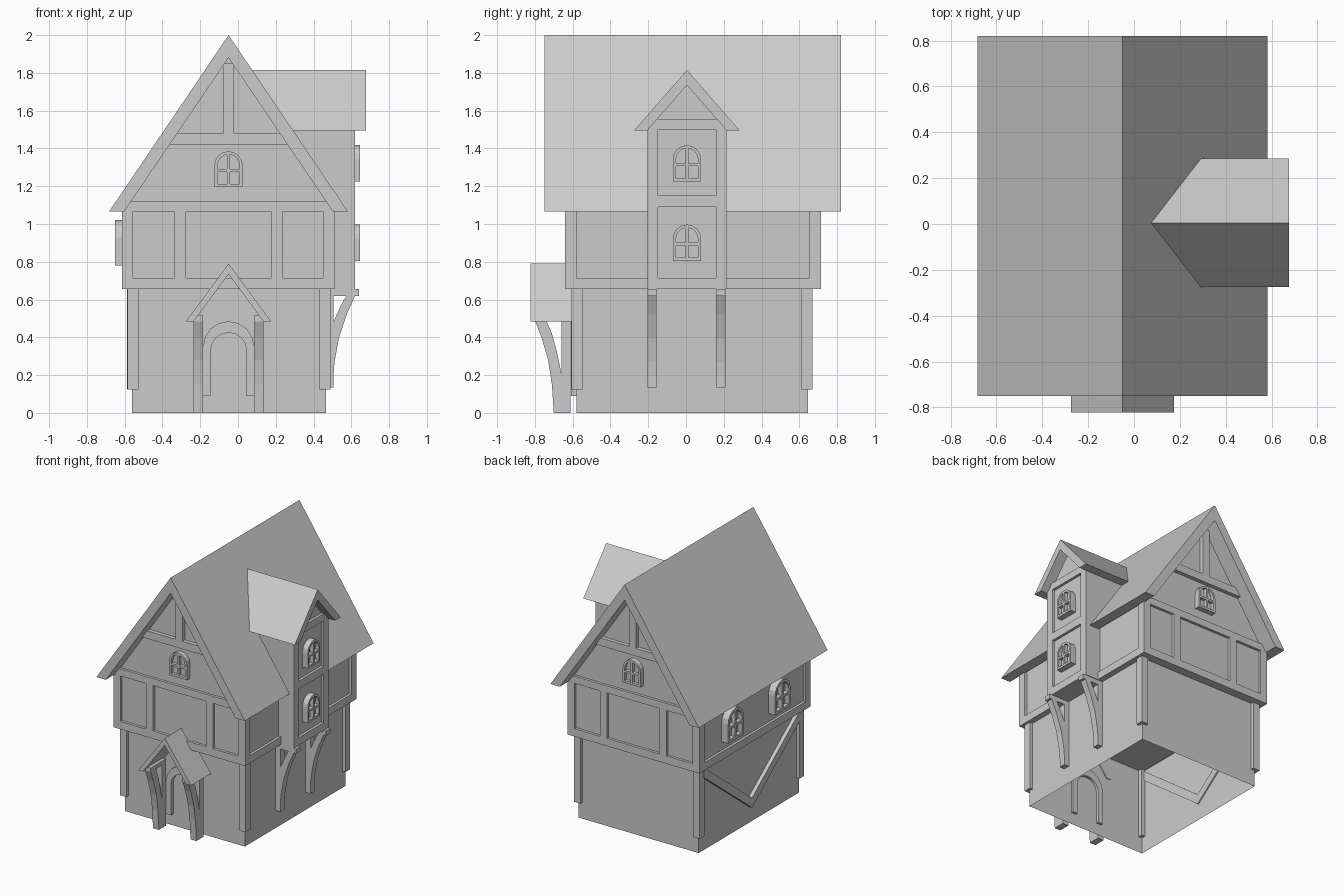
import bpy, bmesh, math

if "Cube" in bpy.data.objects:
    bpy.data.objects.remove(bpy.data.objects["Cube"])

CX, CY, DY = -0.05, 0.035, 0.005   # house axis x, house axis y, dormer axis y


def prism(name, pts, axis, a, b, back=None):
    """Extrude a 2D outline (u, z) along x or y from a to b; back(z) may slant end a."""
    bm = bmesh.new()

    def vert(u, z, d):
        return bm.verts.new((d, u, z) if axis == 'x' else (u, d, z))
    v0 = [vert(u, z, back(z) if back else a) for u, z in pts]
    v1 = [vert(u, z, b) for u, z in pts]
    bm.faces.new(v0)
    bm.faces.new(v1)
    n = len(pts)
    for i in range(n):
        j = (i + 1) % n
        bm.faces.new((v0[i], v0[j], v1[j], v1[i]))
    bmesh.ops.recalc_face_normals(bm, faces=bm.faces)
    me = bpy.data.meshes.new(name)
    bm.to_mesh(me)
    bm.free()
    ob = bpy.data.objects.new(name, me)
    bpy.context.collection.objects.link(ob)
    return ob


def box(name, x0, x1, y0, y1, z0, z1):
    return prism(name, [(x0, z0), (x1, z0), (x1, z1), (x0, z1)], 'y', y0, y1)


def chevron(c, w, eave, top, wi, top_in):
    """Cross-section of a pitched roof with flat-cut eaves."""
    return [(c - w, eave), (c, top), (c + w, eave), (c + wi, eave), (c, top_in), (c - wi, eave)]


def arch(c, z0, w, h, n=8):
    """Round-topped outline from bottom right over to bottom left."""
    r = w / 2
    arc = [(c + r * math.cos(math.pi * i / n), z0 + h - r + r * math.sin(math.pi * i / n))
           for i in range(n + 1)]
    return [(c + r, z0)] + arc + [(c - r, z0)]


def window(name, axis, wall, out, c, z0, w, h):
    """Arched window: recessed glass, raised frame and cross bars."""
    f, m = w * 0.11, w * 0.05
    inner = arch(c, z0, w - 2 * f, h - f)
    prism(name + "_glass", arch(c, z0, w - f, h - f / 2), axis, wall, wall + (out - wall) * 0.45)
    prism(name + "_frame", arch(c, z0, w, h) + inner[::-1], axis, wall, out)
    r, zm = w / 2 - f, z0 + h * 0.46
    for part, u0, u1, a, b in (("sill", c - r, c + r, z0, z0 + f),
                               ("crossbar", c - r, c + r, zm - m, zm + m),
                               ("mullion", c - m, c + m, z0 + f, z0 + h - f)):
        prism(f"{name}_{part}", [(u0, a), (u1, a), (u1, b), (u0, b)], axis, wall, out)


# Ground floor walls, open underneath
walls = box("ground_floor_walls", -0.56, 0.465, -0.58, 0.645, 0, 0.66)
bm = bmesh.new()
bm.from_mesh(walls.data)
bmesh.ops.delete(bm, geom=[f for f in bm.faces if abs(f.normal.z) > 0.9], context='FACES')
bm.to_mesh(walls.data)
bm.free()

# Ground floor corner posts
for x0 in (-0.585, 0.432):
    for y0 in (-0.605, 0.612):
        box("corner_post", x0, x0 + 0.057, y0, y0 + 0.057, 0.125, 0.66)

# V-shaped brace on the left wall
prism("wall_brace", [(-0.56, 0.655), (-0.56, 0.58), (CY, 0.125), (0.62, 0.58), (0.62, 0.655),
                     (CY, 0.2)], 'x', -0.588, -0.55)

# Upper floor with gables
prism("upper_floor", [(-0.595, 0.657), (0.49, 0.657), (0.49, 1.09), (CX, 1.89), (-0.595, 1.09)],
      'y', -0.62, 0.695)

# Upper floor timber frame: sill beams and corner posts
for y0 in (-0.64, 0.655):
    box("end_sill_beam", -0.615, 0.51, y0, y0 + 0.06, 0.655, 0.715)
    for x0 in (-0.615, 0.45):
        box("upper_corner_post", x0, x0 + 0.06, y0, y0 + 0.06, 0.715, 1.07)
for x0 in (-0.615, 0.45):
    box("side_sill_beam", x0, x0 + 0.06, -0.58, 0.655, 0.655, 0.715)

# Front and back timbers and gable windows
for side, wall, s in (("front", -0.62, -1), ("back", 0.695, 1)):
    a, b = sorted((wall - s * 0.02, wall + s * 0.02))
    for x0 in (-0.335, 0.175):
        box(side + "_wall_stud", x0, x0 + 0.06, a, b, 0.715, 1.07)
    prism(side + "_gable_tie", [(-0.615, 1.065), (0.515, 1.065), (0.48, 1.12), (-0.58, 1.12)], 'y', a, b)
    a, b = sorted((wall - s * 0.02, wall + s * 0.03))
    prism(side + "_gable_collar", [(CX - 0.315, 1.42), (CX + 0.315, 1.42), (CX + 0.275, 1.48),
                                   (CX - 0.275, 1.48)], 'y', a, b)
    box(side + "_king_post", CX - 0.03, CX + 0.03, a, b, 1.48, 1.85)
    window(side + "_gable_window", 'y', wall - s * 0.005, wall + s * 0.04, CX, 1.195, 0.15, 0.19)

# Left wall windows
for y in (CY - 0.285, CY + 0.285):
    window("left_window", 'x', -0.59, -0.65, y, 0.78, 0.19, 0.24)

# Main roof
prism("main_roof", chevron(CX, 0.633, 1.065, 2.0, 0.553, 1.88), 'y', -0.75, 0.82)

# Dormer tower, its frame and windows
prism("dormer_walls", [(DY - 0.21, 0.655), (DY + 0.21, 0.655), (DY + 0.21, 1.5), (DY, 1.74),
                       (DY - 0.21, 1.5)], 'x', 0.15, 0.6)
for y0 in (DY - 0.21, DY + 0.153):
    box("dormer_post", 0.59, 0.62, y0, y0 + 0.057, 0.655, 1.5)
for z0 in (0.655, 1.09):
    box("dormer_rail", 0.59, 0.62, DY - 0.16, DY + 0.16, z0, z0 + 0.06)
prism("dormer_top_rail", [(DY - 0.21, 1.5), (DY + 0.21, 1.5), (DY + 0.16, 1.555),
                          (DY - 0.16, 1.555)], 'x', 0.59, 0.62)
for z0 in (0.805, 1.225):
    window("dormer_window", 'x', 0.595, 0.645, DY, z0, 0.15, 0.192)

# Dormer roof, cut along the main roof slope
prism("dormer_roof", chevron(DY, 0.28, 1.495, 1.815, 0.21, 1.735), 'x', 0, 0.677,
      back=lambda z: CX + (2.0 - z) / 1.477 - 0.004)

# Curved brackets under the dormer
for y in (DY - 0.185, DY + 0.18):
    y0, y1 = y - 0.025, y + 0.025
    box("dormer_bracket_post", 0.46, 0.505, y0, y1, 0.135, 0.655)
    box("dormer_bracket_arm", 0.46, 0.64, y0, y1, 0.62, 0.655)
    prism("dormer_bracket_brace", [(0.575, 0.625), (0.622, 0.625), (0.575, 0.52), (0.535, 0.4),
                                   (0.511, 0.27), (0.5, 0.135), (0.47, 0.135), (0.47, 0.4),
                                   (0.505, 0.48), (0.54, 0.56)], 'y', y0, y1)

# Porch roof and curved legs
prism("porch_roof", chevron(CX, 0.225, 0.485, 0.79, 0.184, 0.735), 'y', -0.822, -0.575)
for x in (CX - 0.16, CX + 0.16):
    x0, x1 = x - 0.025, x + 0.025
    box("porch_post", x0, x1, -0.66, -0.612, 0, 0.515)
    box("porch_arm", x0, x1, -0.8, -0.612, 0.485, 0.515)
    prism("porch_brace", [(-0.74, 0.49), (-0.8, 0.49), (-0.765, 0.4), (-0.73, 0.28), (-0.71, 0.15),
                          (-0.7, 0), (-0.64, 0), (-0.64, 0.2), (-0.66, 0.21), (-0.685, 0.33),
                          (-0.71, 0.42)], 'x', x0, x1)

# Arched door surround
prism("door_surround", arch(CX, 0.09, 0.27, 0.395) + arch(CX, 0.09, 0.19, 0.335)[::-1],
      'y', -0.61, -0.56)
